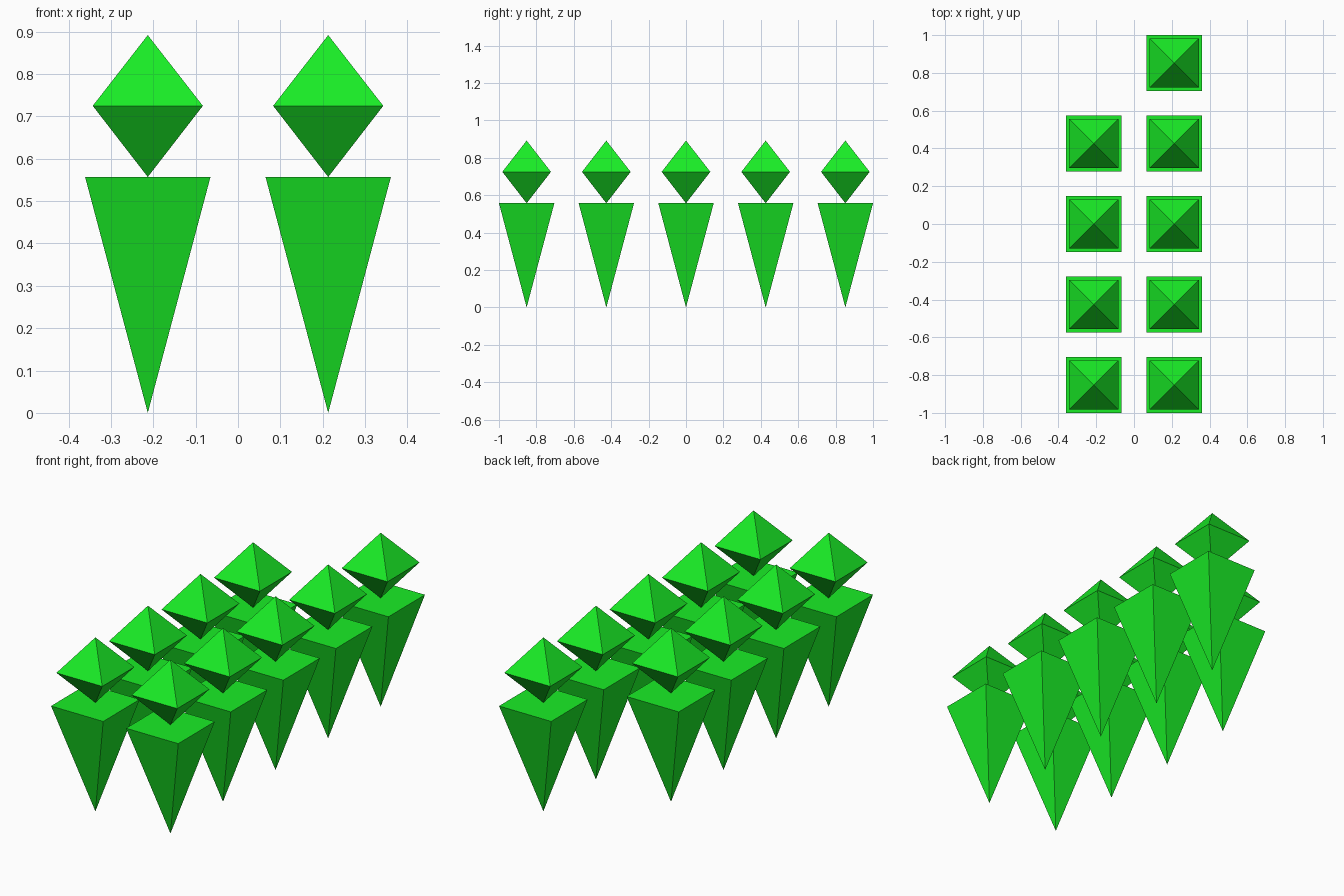
import bpy
import bmesh

if "Cube" in bpy.data.objects:
    bpy.data.objects.remove(bpy.data.objects["Cube"])

SPACING = 0.426
BASE_HALF, BASE_TOP = 0.148, 0.557      # inverted pyramid
GEM_HALF, GEM_MID, GEM_TOP = 0.130, 0.725, 0.892  # octahedron

green = bpy.data.materials.new("green")
green.diffuse_color = (0.01, 0.85, 0.02, 1.0)
green.use_nodes = True
green.node_tree.nodes["Principled BSDF"].inputs["Base Color"].default_value = green.diffuse_color


def square_spike(name, half, z_square, z_low, z_high=None):
    """Square ring joined to a lower tip and, if given, an upper tip (else capped flat)."""
    bm = bmesh.new()
    ring = [bm.verts.new((sx * half, sy * half, z_square))
            for sx, sy in ((-1, -1), (1, -1), (1, 1), (-1, 1))]
    tips = [bm.verts.new((0, 0, z)) for z in (z_low, z_high) if z is not None]
    for tip in tips:
        for i in range(4):
            bm.faces.new((ring[i], ring[(i + 1) % 4], tip))
    if z_high is None:
        bm.faces.new(ring)
    bmesh.ops.recalc_face_normals(bm, faces=bm.faces)
    mesh = bpy.data.meshes.new(name)
    bm.to_mesh(mesh)
    bm.free()
    mesh.materials.append(green)
    return mesh


base_mesh = square_spike("inverted_pyramid", BASE_HALF, BASE_TOP, 0.0)
gem_mesh = square_spike("octahedron", GEM_HALF, GEM_MID, BASE_TOP, GEM_TOP)

# Two columns: four on the left (back spot empty), five on the right
for side, x, count in (("left", -SPACING / 2, 4), ("right", SPACING / 2, 5)):
    for row in range(count):
        for mesh in (base_mesh, gem_mesh):
            obj = bpy.data.objects.new(f"{mesh.name}_{side}_{row + 1}", mesh)
            obj.location = (x, (row - 2) * SPACING, 0)
            bpy.context.collection.objects.link(obj)
